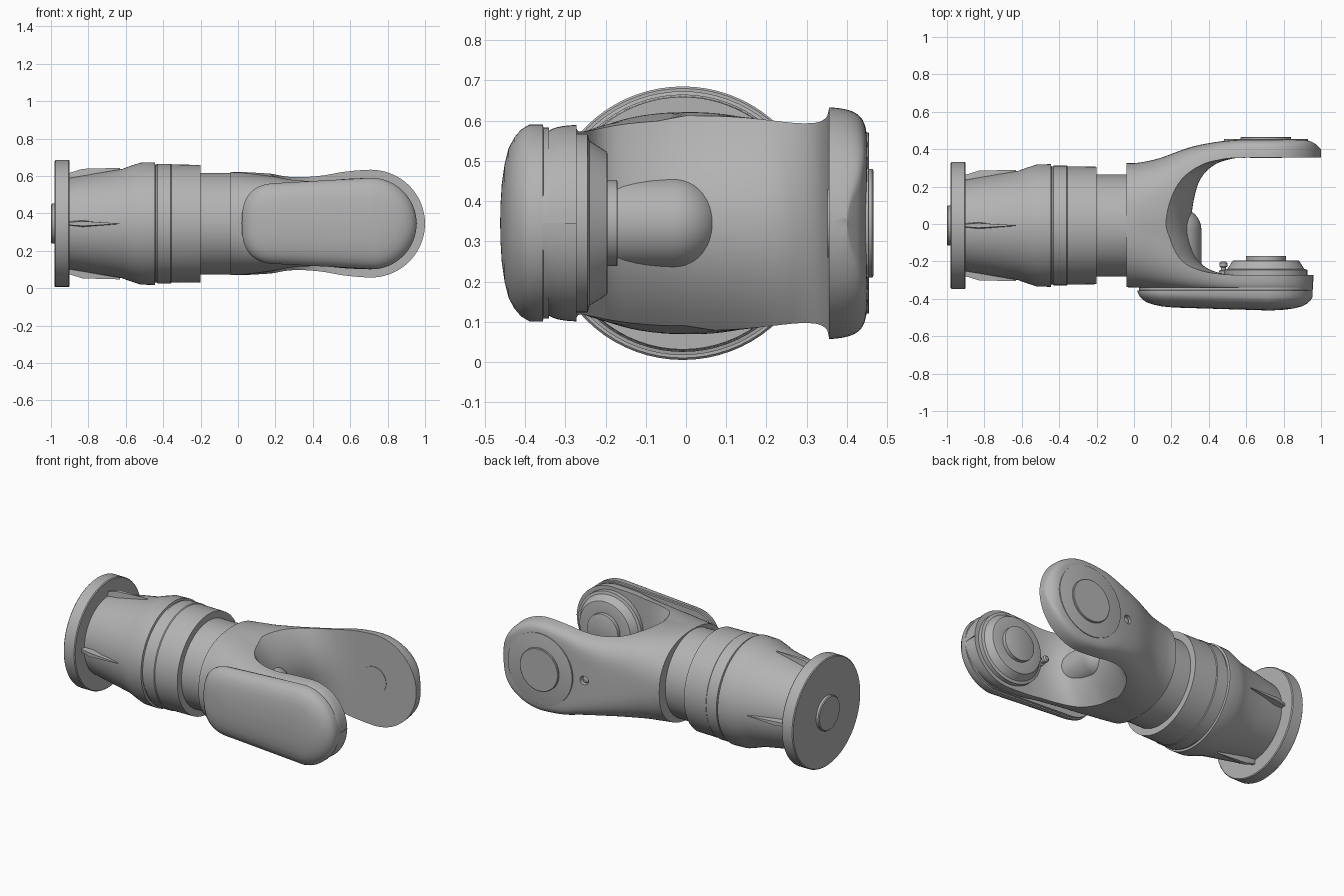
import bpy, bmesh, math

if "Cube" in bpy.data.objects:
    bpy.data.objects.remove(bpy.data.objects["Cube"], do_unlink=True)

AXIS_Y, AXIS_Z = -0.008, 0.345   # main axis runs along x
PIN_X = 0.705                    # cross pin axis runs along y

steel = bpy.data.materials.new("grey_steel")
steel.use_nodes = True
GREY = (0.45, 0.45, 0.45, 1)
steel.diffuse_color = GREY
steel.node_tree.nodes["Principled BSDF"].inputs["Base Color"].default_value = GREY


def shade(ob, angle=32):
    bpy.ops.object.select_all(action='DESELECT')
    ob.select_set(True)
    bpy.context.view_layer.objects.active = ob
    bpy.ops.object.shade_smooth_by_angle(angle=math.radians(angle))


def loft(name, rings):
    """Skin a list of equal-length rings and cap both ends."""
    bm = bmesh.new()
    vs = [[bm.verts.new(p) for p in ring] for ring in rings]
    n = len(vs[0])
    for a, b in zip(vs, vs[1:]):
        for i in range(n):
            j = (i + 1) % n
            bm.faces.new((a[i], a[j], b[j], b[i]))
    bm.faces.new(vs[0])
    bm.faces.new(vs[-1])
    bmesh.ops.recalc_face_normals(bm, faces=bm.faces)
    me = bpy.data.meshes.new(name)
    bm.to_mesh(me)
    bm.free()
    me.materials.append(steel)
    ob = bpy.data.objects.new(name, me)
    bpy.context.collection.objects.link(ob)
    shade(ob)
    return ob


def lathe(name, profile, along='x', x=PIN_X, z=AXIS_Z, segs=72):
    """Turn (position, radius) pairs about an axis along x or y."""
    rings = []
    for pos, r in profile:
        ring = []
        for i in range(segs):
            a = math.tau * i / segs
            c, s = r * math.cos(a), r * math.sin(a)
            ring.append((pos, AXIS_Y + c, z + s) if along == 'x' else (x + c, pos, z + s))
        rings.append(ring)
    return loft(name, rings)


def smooth(keys, t):
    """Smooth curve through (t, value, ...) keys."""
    t = min(max(t, keys[0][0]), keys[-1][0])
    i = 0
    while i < len(keys) - 2 and t > keys[i + 1][0]:
        i += 1
    p, q = keys[i], keys[i + 1]
    o, r = keys[max(i - 1, 0)], keys[min(i + 2, len(keys) - 1)]
    d = q[0] - p[0]
    u = (t - p[0]) / d
    out = []
    for k in range(1, len(p)):
        m0 = (q[k] - o[k]) / (q[0] - o[0]) * d
        m1 = (r[k] - p[k]) / (r[0] - p[0]) * d
        out.append((2*u**3 - 3*u**2 + 1) * p[k] + (u**3 - 2*u**2 + u) * m0
                   + (3*u**2 - 2*u**3) * q[k] + (u**3 - u**2) * m1)
    return out


def spow(v, e):
    return math.copysign(abs(v) ** e, v)


def cut(target, cutter):
    cutter.hide_render = True
    m = target.modifiers.new("cut", 'BOOLEAN')
    m.operation, m.solver, m.object = 'DIFFERENCE', 'EXACT', cutter
    # keep the cut ahead of the shading modifier, if there is one
    target.modifiers.move(len(target.modifiers) - 1, 0)
    bpy.context.view_layer.objects.active = target
    bpy.ops.object.modifier_apply(modifier="cut")
    bpy.data.objects.remove(cutter, do_unlink=True)


# Base flange, end pin, and turned housing
lathe("base_flange", [(-0.98, 0.335), (-0.975, 0.34), (-0.905, 0.34), (-0.9, 0.335)])
lathe("base_pin", [(-1.0, 0.102), (-0.995, 0.107), (-0.97, 0.107)])
lathe("housing", [(-0.91, 0.243), (-0.75, 0.27), (-0.62, 0.292), (-0.57, 0.31),
                  (-0.52, 0.326), (-0.445, 0.328), (-0.442, 0.315), (-0.434, 0.315),
                  (-0.431, 0.32), (-0.36, 0.32), (-0.355, 0.316), (-0.2, 0.314),
                  (-0.2, 0.25)])
lathe("neck", [(-0.25, 0.272), (0.0, 0.272)])

# Four tapered ribs around the housing
for k in range(4):
    a = k * math.pi / 2
    rings = []
    for x, w, top in [(-0.905, 0.014, 0.27), (-0.83, 0.025, 0.293), (-0.63, 0.002, 0.298)]:
        pts = [(-w, 0.2), (w, 0.2), (w * 0.5, top), (-w * 0.5, top)]
        rings.append([(x, AXIS_Y + r * math.cos(a) - v * math.sin(a),
                       AXIS_Z + r * math.sin(a) + v * math.cos(a)) for v, r in pts])
    loft("housing_rib_%d" % (k + 1), rings)

# Yoke hull: back width, front width, back height, front height, squareness
HULL = [(-0.04, 0.325, 0.338, 0.276, 0.276, 2.3), (0.02, 0.327, 0.34, 0.276, 0.274, 2.5),
        (0.13, 0.35, 0.35, 0.27, 0.262, 3), (0.3, 0.41, 0.36, 0.26, 0.24, 4.5),
        (0.45, 0.44, 0.362, 0.264, 0.232, 7), (0.57, 0.45, 0.362, 0.28, 0.24, 10),
        (0.7, 0.451, 0.362, 0.29, 0.245, 11), (0.9, 0.45, 0.362, 0.29, 0.245, 11),
        (0.96, 0.435, 0.36, 0.29, 0.245, 11), (1.0, 0.4, 0.36, 0.29, 0.245, 11)]


def tip(x, r):
    return math.sqrt(max(r * r - max(x - 0.71, 0) ** 2, 1e-6))


xs = [-0.04 + 0.75 * i / 30 for i in range(31)]
xs += [0.71 + 0.245 * math.sin(math.pi / 2 * i / 16) for i in range(1, 17)]
xs += [0.965, 0.975, 0.985, 0.992, 0.997, 0.9995]
rings = []
for x in xs:
    yb, yf, hb, hf, n = smooth(HULL, x)
    if x > 0.71:
        hb, hf = tip(x, 0.29), tip(x, 0.245)
    if x > 0.956:
        yf = 0.2
    ring = []
    for i in range(96):
        a = math.tau * i / 96
        c, s = spow(math.cos(a), 2 / n), spow(math.sin(a), 2 / n)
        ring.append((x, c * (yb if c > 0 else yf), AXIS_Z + s * (hb if c > 0 else hf)))
    rings.append(ring)
yoke = loft("yoke", rings)

# Gap between the arms, with a saddle that opens toward top and bottom
GAP = [(0, 1.1, 0.355), (1, 0.62, 0.355), (2, 0.5, 0.343), (3, 0.42, 0.31), (4, 0.355, 0.24),
       (5, 0.32, 0.13), (6, 0.305, 0), (7, 0.315, -0.1), (8, 0.35, -0.2), (9, 0.42, -0.25),
       (10, 0.52, -0.27), (11, 0.65, -0.272), (12, 1.1, -0.272)]
path = [GAP[0][1:]] + [smooth(GAP, 1 + i / 4) for i in range(41)] + [GAP[-1][1:]]
rings = []
for i in range(21):
    dz = -0.32 + 0.032 * i
    rings.append([(x - 0.15 * min(max((0.6 - x) / 0.3, 0), 1) * (dz / 0.28) ** 2, y, AXIS_Z + dz)
                  for x, y in path])
cut(yoke, loft("gap_cutter", rings))
# Screw hole in the outside of the back arm
cut(yoke, lathe("hole_cutter", [(0.405, 0.027), (0.5, 0.027)], 'y', 0.41, segs=24))
shade(yoke)
lathe("arm_screw", [(0.39, 0.02), (0.418, 0.02), (0.422, 0.012)], 'y', 0.41, segs=24)

# Rounded cover pad on the front arm
outline = []
for i in range(64):
    a = math.tau * i / 64
    c, s = math.cos(a), math.sin(a)
    if c >= 0:
        outline.append((0.71, 0.245 * c, 0.245 * s))
    else:
        outline.append((0.23, 0.21 * spow(c, 0.75), 0.217 * spow(s, 0.75)))
rings = []
for f, y in [(0.97, -0.34), (0.97, -0.354), (1, -0.356), (1, -0.39), (0.95, -0.41), (0.87, -0.427),
             (0.76, -0.441), (0.6, -0.451), (0.4, -0.458), (0.2, -0.461), (0.02, -0.462)]:
    ring = []
    for cx, dx, dz in outline:
        x = cx + f * dx
        lift = 0.02 * max(0, (0.6 - x) / 0.5) if y < -0.38 else 0
        ring.append((x, y + lift, AXIS_Z + f * dz))
    rings.append(ring)
loft("front_arm_pad", rings)

# Front arm bearing boss, stepped in toward the gap
lathe("front_arm_boss", [(-0.3, 0.222), (-0.245, 0.222), (-0.24, 0.205), (-0.232, 0.2),
                         (-0.197, 0.178), (-0.195, 0.172), (-0.195, 0.107), (-0.172, 0.107),
                         (-0.17, 0.103)], 'y')
# Back arm cover disc, outer cap and inner pin face
lathe("back_arm_disc", [(0.44, 0.225), (0.454, 0.225), (0.455, 0.222)], 'y')
lathe("back_arm_cap", [(0.44, 0.135), (0.463, 0.135), (0.466, 0.131)], 'y')
lathe("back_arm_pin", [(0.38, 0.085), (0.352, 0.085)], 'y')

# Round-ended knob in the crotch of the yoke
dome = [(-0.03 + 0.115 * math.sin(a), max(0.115 * math.cos(a), 0.002))
        for a in [math.pi / 2 * i / 14 for i in range(15)]]
lathe("palm_knob", [(-0.26, 0.115)] + dome, 'y', 0.245)

# Small grease fitting beside the boss
lathe("grease_fitting", [(-0.28, 0.024), (-0.25, 0.024), (-0.246, 0.014), (-0.232, 0.014),
                         (-0.226, 0.021), (-0.208, 0.021), (-0.2, 0.012)], 'y', 0.478, segs=20)
